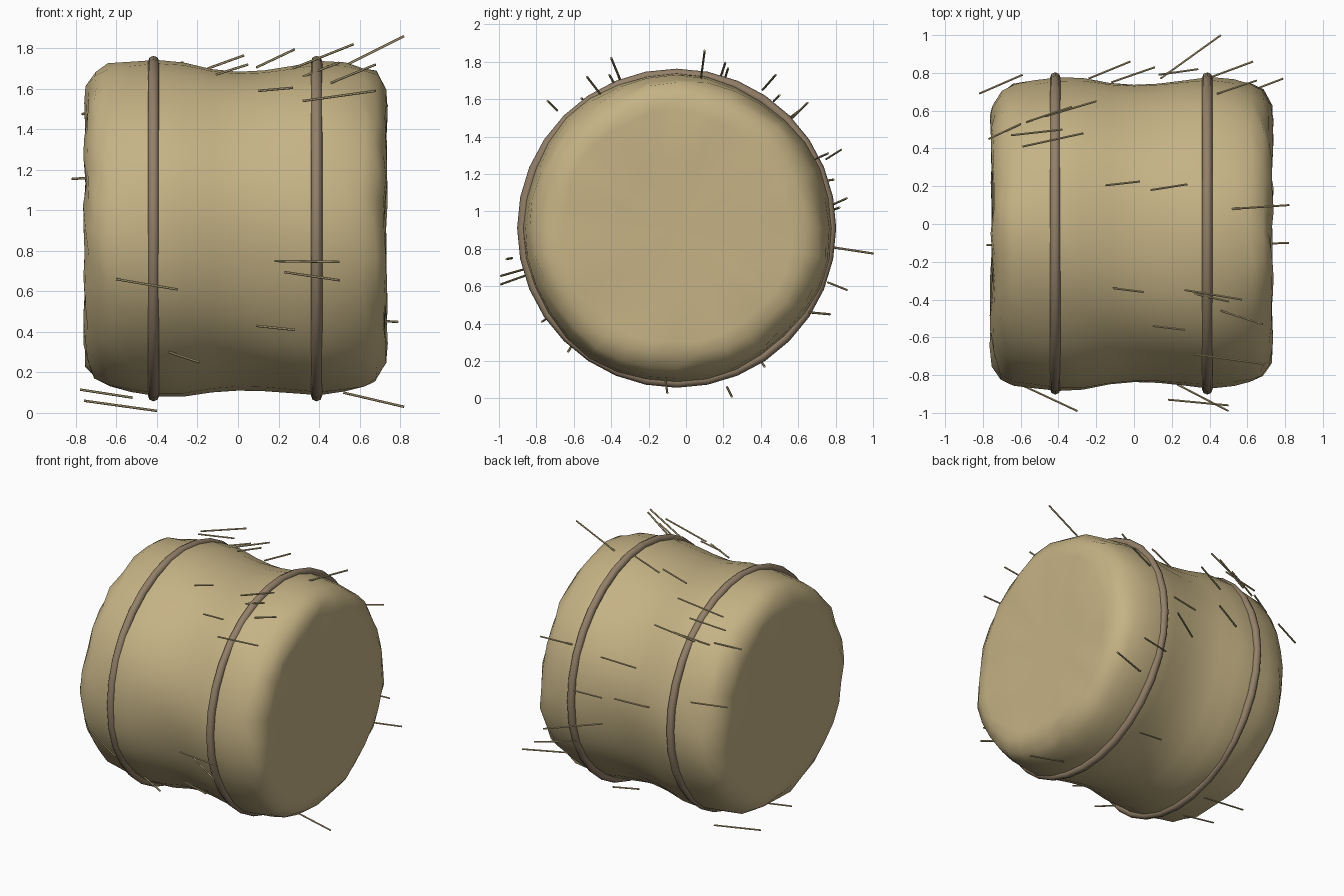
import bpy, bmesh, math, random
from mathutils import Vector

if "Cube" in bpy.data.objects:
    bpy.data.objects.remove(bpy.data.objects["Cube"], do_unlink=True)
random.seed(4)
CENTRE = Vector((0, -0.05, 0.91))


def material(name, color):
    m = bpy.data.materials.new(name)
    m.use_nodes = True
    m.diffuse_color = (*color, 1)
    m.node_tree.nodes["Principled BSDF"].inputs["Base Color"].default_value = (*color, 1)
    return m


STRAW = material("dry straw", (0.56, 0.45, 0.235))
TWINE = material("brown twine", (0.29, 0.215, 0.14))


def add_object(name, bm, mat, angle=60):
    bmesh.ops.recalc_face_normals(bm, faces=bm.faces)
    mesh = bpy.data.meshes.new(name)
    bm.to_mesh(mesh)
    bm.free()
    mesh.materials.append(mat)
    ob = bpy.data.objects.new(name, mesh)
    bpy.context.collection.objects.link(ob)
    bpy.ops.object.select_all(action='DESELECT')
    ob.select_set(True)
    bpy.context.view_layer.objects.active = ob
    bpy.ops.object.shade_smooth_by_angle(angle=math.radians(angle))
    return ob


def lathe_x(bm, rows, segments, wobble=None):
    """Rings around the x axis through CENTRE, from (x, radius) rows."""
    rings = []
    for x, r in rows:
        ring = []
        for i in range(segments):
            a = 2 * math.pi * i / segments
            dx, dr = wobble(x, r, a) if wobble else (0, 0)
            ring.append(bm.verts.new(CENTRE + Vector(
                (x + dx, (r + dr) * math.cos(a), (r + dr) * math.sin(a)))))
        rings.append(ring)
    for p, q in zip(rings, rings[1:]):
        for i in range(segments):
            j = (i + 1) % segments
            bm.faces.new((p[i], p[j], q[j], q[i]))
    return rings


# Lumpy bale with pinched middle and rounded ends
def lumps(x, r, a):
    dr = 0.008 * math.sin(3 * a + 4 * x) + 0.005 * math.sin(7 * a - 5 * x)
    dx = 0
    if abs(x) > 0.6:
        dr += random.uniform(-0.012, 0.012)
        dx = random.uniform(-0.01, 0.01) * (r > 0.5)
    return dx, dr


profile = [(-0.75, 0.35), (-0.755, 0.62), (-0.745, 0.69), (-0.70, 0.76),
           (-0.64, 0.795), (-0.53, 0.815), (-0.4, 0.83), (-0.27, 0.825),
           (-0.13, 0.798), (0, 0.787), (0.13, 0.792), (0.27, 0.808),
           (0.4, 0.825), (0.53, 0.812), (0.62, 0.79), (0.68, 0.755),
           (0.723, 0.69), (0.73, 0.62), (0.725, 0.35)]
bm = bmesh.new()
rings = lathe_x(bm, profile, 32, lumps)
for ring, x in ((rings[0], -0.75), (rings[-1], 0.725)):
    hub = bm.verts.new(CENTRE + Vector((x, 0, 0)))
    for i in range(len(ring)):
        bm.faces.new((ring[i], ring[(i + 1) % len(ring)], hub))
add_object("hay_bale", bm, STRAW, 80)

# Two twine bands
for name, x in (("right_band", -0.417), ("left_band", 0.388)):
    bm = bmesh.new()
    tube = [(x + 0.028 * math.cos(t), 0.825 + 0.028 * math.sin(t))
            for t in (2 * math.pi * k / 8 for k in range(9))]
    lathe_x(bm, tube, 32)
    bmesh.ops.remove_doubles(bm, verts=bm.verts, dist=0.0005)
    add_object(name, bm, TWINE, 80)


# Loose straws: start and end points of each stalk
def stalks(name, ends):
    bm = bmesh.new()
    for a, b in ends:
        a, b = Vector(a), Vector(b)
        d = b - a
        made = bmesh.ops.create_cone(bm, cap_ends=True, segments=6, radius1=0.006,
                                     radius2=0.006, depth=d.length)["verts"]
        bmesh.ops.rotate(bm, verts=made, matrix=d.to_track_quat('Z', 'Y').to_matrix())
        bmesh.ops.translate(bm, verts=made, vec=(a + b) / 2)
    add_object(name, bm, STRAW, 40)


stalks("front_straws", [
    ((-.6, -.85, .66), (-.3, -.99, .61)), ((.18, -.93, .75), (.5, -.96, .745)),
    ((.23, -.85, .695), (.5, -.99, .655)), ((.09, -.74, .43), (.28, -.77, .41)),
    ((-.34, -.6, .3), (-.19, -.63, .25))])
stalks("bottom_straws", [
    ((-.78, -.11, .115), (-.52, -.11, .075)), ((-.76, .22, .06), (-.4, .245, .01)),
    ((.52, -.11, .1), (.82, -.1, .03))])
stalks("top_straws", [
    ((.1, -.54, 1.59), (.27, -.56, 1.605)), ((.32, -.69, 1.54), (.68, -.74, 1.59)),
    ((.27, -.35, 1.7), (.57, -.4, 1.82)), ((.46, -.46, 1.63), (.68, -.53, 1.72)),
    ((-.11, -.34, 1.67), (.05, -.36, 1.72)), ((.32, -.37, 1.66), (.5, -.41, 1.73)),
    ((-.15, .205, 1.7), (.03, .225, 1.765)), ((.09, .18, 1.705), (.28, .21, 1.795)),
    ((.52, .08, 1.71), (.82, .1, 1.86))])
stalks("back_straws", [
    ((-.59, .41, 1.65), (-.27, .48, 1.73)), ((-.65, .47, 1.59), (-.38, .5, 1.62)),
    ((-.57, .54, 1.49), (-.33, .62, 1.55)), ((-.47, .57, 1.5), (-.2, .65, 1.58)),
    ((-.77, .45, 1.475), (-.6, .53, 1.51)), ((-.82, .69, 1.155), (-.59, .79, 1.17)),
    ((-.24, .77, 1.03), (-.02, .86, 1.07)), ((-.12, .75, 1.28), (.11, .83, 1.33)),
    ((.14, .77, .81), (.46, 1, .775)), ((.13, .79, 1.01), (.34, .82, 1.02)),
    ((.36, .76, .62), (.63, .86, .58)), ((.44, .69, 1.28), (.65, .76, 1.31)),
    ((.5, .66, .46), (.79, .77, .45)), ((.1, .4, .2), (.3, .42, .17))])
